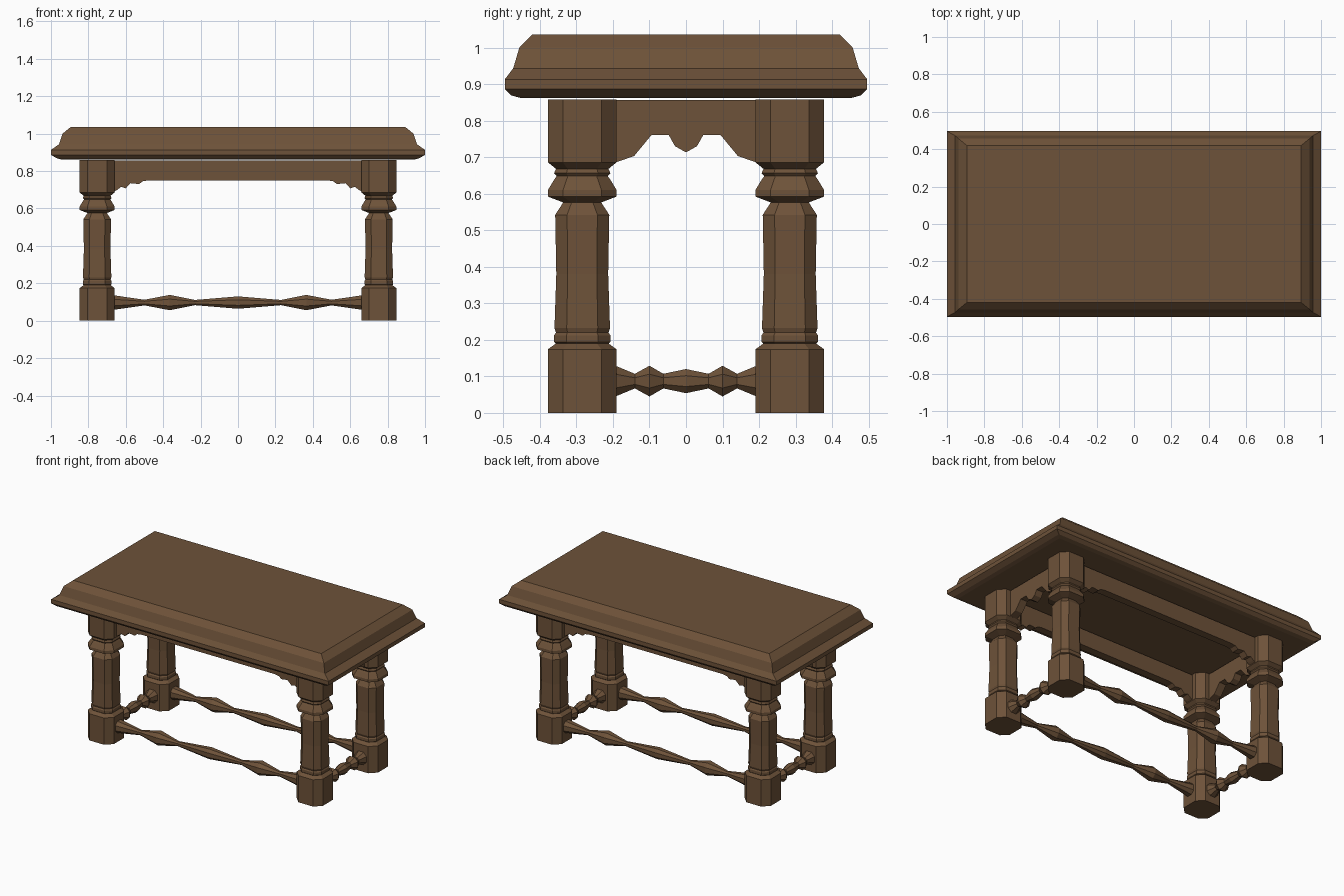
import bpy
from mathutils import Vector

default = bpy.data.objects.get("Cube")
if default:
    bpy.data.objects.remove(default, do_unlink=True)

wood = bpy.data.materials.new("dark brown wood")
wood.use_nodes = True
colour = (0.155, 0.085, 0.041, 1)
wood.diffuse_color = colour
wood.node_tree.nodes["Principled BSDF"].inputs["Base Color"].default_value = colour

LEG_X, LEG_Y = 0.753, 0.284


def add_object(name, verts, faces, location=(0, 0, 0)):
    mesh = bpy.data.meshes.new(name)
    mesh.from_pydata(verts, [], faces)
    mesh.materials.append(wood)
    obj = bpy.data.objects.new(name, mesh)
    obj.location = location
    bpy.context.collection.objects.link(obj)
    return obj


def loft(name, rings, location=(0, 0, 0)):
    """Skin a stack of equal-sized rings and cap both ends."""
    n = len(rings[0])
    verts = [v for ring in rings for v in ring]
    faces = [(r * n + i, r * n + (i + 1) % n, (r + 1) * n + (i + 1) % n, (r + 1) * n + i)
             for r in range(len(rings) - 1) for i in range(n)]
    faces.append(tuple(reversed(range(n))))
    faces.append(tuple(range(len(verts) - n, len(verts))))
    return add_object(name, verts, faces, location)


def octagon(half, flat):
    """Square with chamfered corners, counter-clockwise."""
    a, b = half, half * flat
    return [(a, -b), (a, b), (b, a), (-b, a), (-a, b), (-a, -b), (-b, -a), (b, -a)]


# Moulded table top: half length, half width, height
top_profile = [(0.945, 0.453, 0.862), (0.97, 0.478, 0.869), (1.0, 0.496, 0.887),
               (1.0, 0.496, 0.913), (0.957, 0.473, 0.943), (0.938, 0.456, 1.0),
               (0.894, 0.42, 1.036)]
loft("table_top", [[(-x, -y, z), (x, -y, z), (x, y, z), (-x, y, z)]
                   for x, y, z in top_profile])

# Turned legs with square chamfered blocks: half width, height
leg_profile = [(0.094, 0), (0.094, 0.174), (0.072, 0.19), (0.077, 0.194),
               (0.077, 0.212), (0.072, 0.22), (0.076, 0.232), (0.071, 0.38),
               (0.074, 0.542), (0.052, 0.576), (0.094, 0.592), (0.094, 0.61),
               (0.077, 0.638), (0.07, 0.648), (0.077, 0.656), (0.072, 0.668),
               (0.094, 0.686), (0.094, 0.858)]
leg_rings = [[(x, y, z) for x, y in octagon(h, 0.56)] for h, z in leg_profile]

# Turned stretchers: distance from the middle, radius
long_profile = [(0, 0.033), (0.23, 0.014), (0.365, 0.041), (0.5, 0.015), (0.68, 0.041)]
side_profile = [(0, 0.033), (0.062, 0.02), (0.1, 0.042), (0.14, 0.02), (0.2, 0.045)]

# Scalloped lower edges of the aprons: distance from the middle, height
long_edge = [(0.48, 0.75), (0.51, 0.745), (0.53, 0.73), (0.55, 0.733), (0.575, 0.735),
             (0.6, 0.708), (0.625, 0.716), (0.645, 0.7), (0.67, 0.685)]
side_edge = [(0, 0.713), (0.03, 0.73), (0.047, 0.76), (0.095, 0.76),
             (0.142, 0.703), (0.2, 0.683)]


def mirrored(points):
    left = [(-d, v) for d, v in reversed(points) if d > 0]
    return left + list(points)


def stretcher(name, profile, along_x, location):
    rings = []
    for d, r in mirrored(profile):
        ring = octagon(r, 0.45)
        rings.append([(d, a, b) if along_x else (b, d, a) for a, b in ring])
    loft(name, rings, location)


def apron(name, edge, along_x, location, top=0.856, thickness=0.05):
    # Strips of quads between the straight top and the cut lower edge
    line = mirrored(edge)
    t = thickness / 2
    rings = []
    for d, z in line:
        section = [(-t, z), (t, z), (t, top), (-t, top)]
        if along_x:
            rings.append([(d, a, h) for a, h in section])
        else:
            rings.append([(-a, d, h) for a, h in section])
    loft(name, rings, location)


for x_side, side in ((1, "left"), (-1, "right")):
    for y_side, end in ((-1, "front"), (1, "back")):
        loft(f"{end}_{side}_leg", leg_rings, (x_side * LEG_X, y_side * LEG_Y, 0))
    stretcher(f"{side}_stretcher", side_profile, False, (x_side * LEG_X, 0, 0.087))
    apron(f"{side}_apron", side_edge, False, (x_side * LEG_X, 0, 0))

for y_side, end in ((-1, "front"), (1, "back")):
    stretcher(f"{end}_stretcher", long_profile, True, (0, y_side * LEG_Y, 0.097))
    apron(f"{end}_apron", long_edge, True, (0, y_side * LEG_Y, 0))
